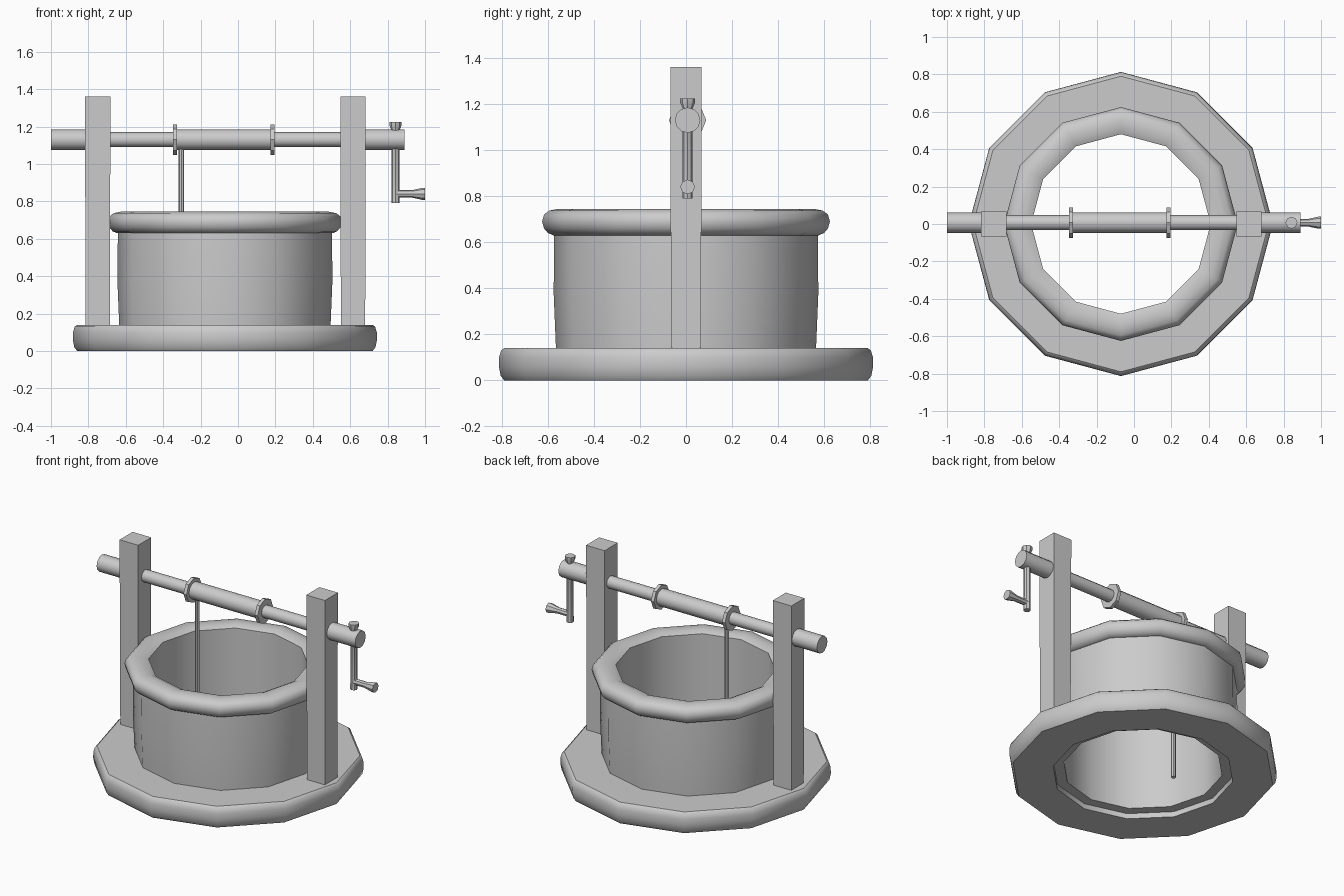
import bpy, bmesh
from math import cos, sin, pi, radians
from mathutils import Vector, Matrix

if "Cube" in bpy.data.objects:
    bpy.data.objects.remove(bpy.data.objects["Cube"])

CX = -0.07      # well centre
AY, AZ = 0.007, 1.13   # axle line


def finish(name, bm):
    bmesh.ops.recalc_face_normals(bm, faces=bm.faces)
    me = bpy.data.meshes.new(name)
    bm.to_mesh(me)
    bm.free()
    ob = bpy.data.objects.new(name, me)
    bpy.context.collection.objects.link(ob)
    bpy.context.view_layer.objects.active = ob
    bpy.ops.object.select_all(action='DESELECT')
    ob.select_set(True)
    bpy.ops.object.shade_smooth_by_angle(angle=radians(38))
    return ob


def lathe(name, profile, loc, sides=12, along_x=False, closed=False):
    """Spin (radius, height) points; closed makes a ring, otherwise the ends are capped."""
    bm = bmesh.new()
    rot = Matrix.Rotation(pi / 2, 3, 'Y') if along_x else Matrix.Identity(3)
    rings = []
    for r, h in profile:
        rings.append([bm.verts.new(rot @ Vector((r * cos(2 * pi * i / sides),
                      r * sin(2 * pi * i / sides), h)) + Vector(loc)) for i in range(sides)])
    pairs = list(zip(rings, rings[1:]))
    if closed:
        pairs.append((rings[-1], rings[0]))
    else:
        bm.faces.new(rings[0])
        bm.faces.new(rings[-1])
    for a, b in pairs:
        for i in range(sides):
            j = (i + 1) % sides
            bm.faces.new((a[i], a[j], b[j], b[i]))
    return finish(name, bm)


def rod_x(name, x0, x1, r0, r1=None, sides=12, z=AZ):
    return lathe(name, [(r0, x0), (r1 or r0, x1)], (0, AY, z), sides, True)


# Stone base ring, wall and rounded lip
lathe("base_ring", [(0.545, 0), (0.79, 0), (0.805, 0.02), (0.813, 0.06), (0.812, 0.10),
                    (0.803, 0.13), (0.79, 0.14), (0.545, 0.14)], (CX, 0, 0), closed=True)
lathe("well_wall", [(0.48, 0.035), (0.56, 0.035), (0.565, 0.14), (0.575, 0.38),
                    (0.572, 0.66), (0.48, 0.66)], (CX, 0, 0), closed=True)
lathe("well_lip", [(0.48, 0.63), (0.577, 0.63), (0.60, 0.64), (0.617, 0.66), (0.625, 0.69),
                   (0.617, 0.72), (0.595, 0.737), (0.555, 0.745), (0.51, 0.742),
                   (0.48, 0.728)], (CX, 0, 0), closed=True)

# Square posts, slightly narrower at the foot
for name, x in (("left_post", -0.75), ("right_post", 0.615)):
    bm = bmesh.new()
    bmesh.ops.create_cube(bm, size=1)
    for v in bm.verts:
        w = 0.068 if v.co.z > 0 else 0.065
        v.co = (x + w * (1 if v.co.x > 0 else -1), w * (1 if v.co.y > 0 else -1),
                1.36 if v.co.z > 0 else 0.135)
    finish(name, bm)

# Windlass axle, drum and flanges
rod_x("axle", -0.75, 0.62, 0.04)
rod_x("left_axle_end", -1.0, -0.75, 0.055)
rod_x("right_axle_end", 0.62, 0.89, 0.055)
rod_x("drum", -0.33, 0.175, 0.055)
for name, x in (("left_flange", -0.347), ("right_flange", 0.173)):
    rod_x(name, x, x + 0.022, 0.081, sides=8)

# Rope hanging into the well
lathe("rope", [(0.015, 0.06), (0.015, AZ)], (-0.303, AY, 0), 8)

# Crank arm with flared pin head, and flared handle
lathe("crank_arm", [(0.022, 0.79), (0.021, 1.18), (0.032, 1.205), (0.032, 1.225)],
      (0.842, AY, 0), 8)
lathe("crank_handle", [(0.02, 0.842), (0.02, 0.93), (0.032, 0.985), (0.032, 1.0)],
      (0, AY, 0.84), 8, True)
